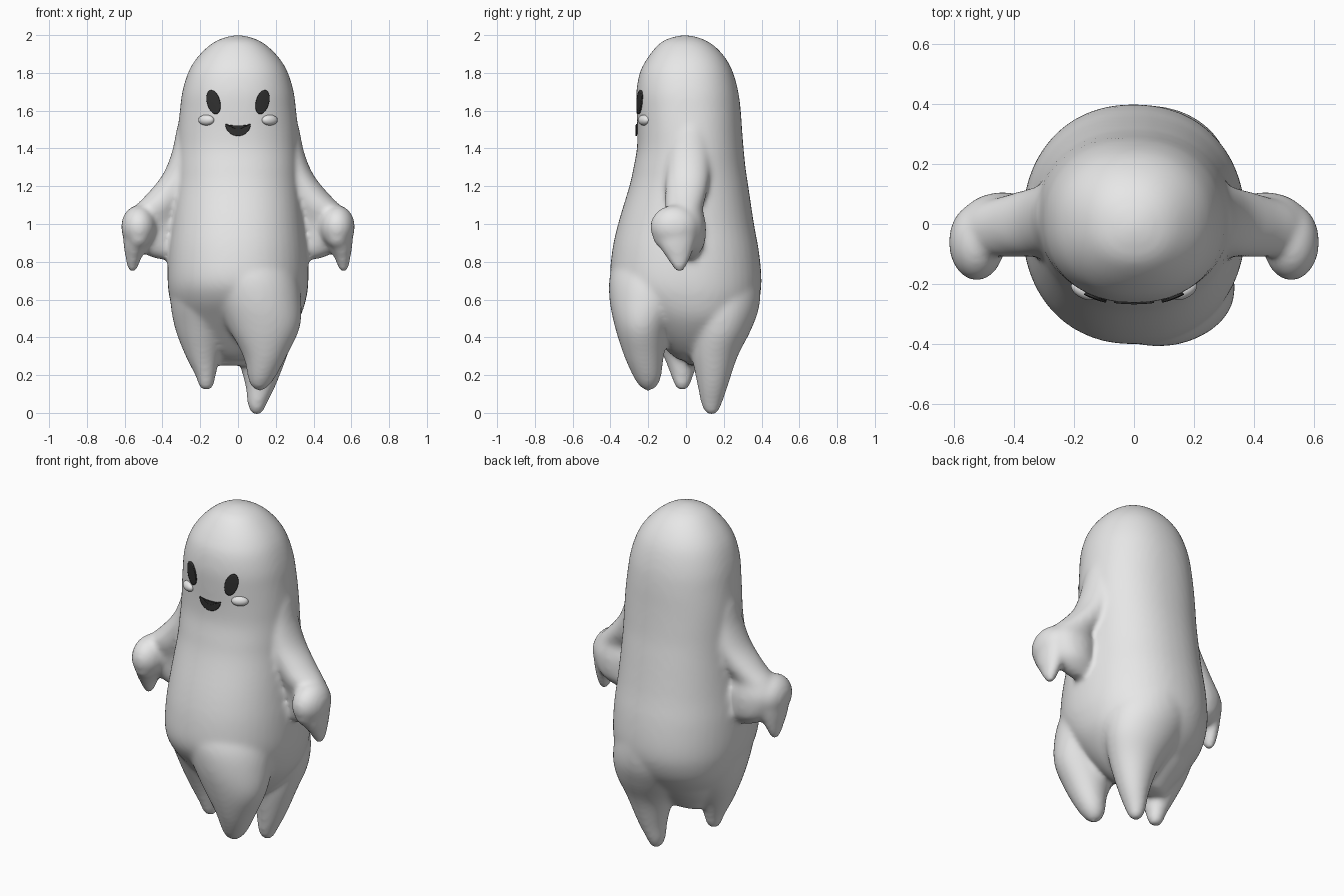
import bpy, bmesh, math
from mathutils import Matrix, Vector

if "Cube" in bpy.data.objects:
    bpy.data.objects.remove(bpy.data.objects["Cube"])


def material(name, rgb):
    m = bpy.data.materials.new(name)
    m.diffuse_color = (*rgb, 1)
    m.use_nodes = True
    m.node_tree.nodes["Principled BSDF"].inputs["Base Color"].default_value = m.diffuse_color
    return m


SHEET = material("pale sheet", (0.8, 0.8, 0.8))
DARK = material("dark face", (0.03, 0.03, 0.03))


def make_object(name, bm, mat):
    me = bpy.data.meshes.new(name)
    bm.normal_update()
    bm.to_mesh(me)
    bm.free()
    me.polygons.foreach_set("use_smooth", [True] * len(me.polygons))
    ob = bpy.data.objects.new(name, me)
    me.materials.append(mat)
    bpy.context.collection.objects.link(ob)
    return ob


def spline(a, b, c, d, t):
    return tuple(0.5 * (2 * q + (r - p) * t + (2 * p - 5 * q + 4 * r - s) * t * t
                        + (3 * q - p - 3 * r + s) * t ** 3)
                 for p, q, r, s in zip(a, b, c, d))


def loft(bm, secs, power=1.0, n=48, steps=4):
    """Horizontal ellipses (x, y, z, rx, ry) listed from top to bottom, smoothly joined."""
    ext = [secs[0]] + secs + [secs[-1]]
    fine = [spline(*ext[i:i + 4], k / steps) for i in range(len(secs) - 1) for k in range(steps)]
    fine.append(secs[-1])
    sp = lambda v: math.copysign(abs(v) ** power, v)
    rings = []
    for x, y, z, rx, ry in fine:
        rings.append([bm.verts.new((x + max(rx, .004) * sp(math.cos(2 * math.pi * k / n)),
                                    y + max(ry, .004) * sp(math.sin(2 * math.pi * k / n)), z))
                      for k in range(n)])
    for a, b in zip(rings, rings[1:]):
        for k in range(n):
            bm.faces.new((a[k], b[k], b[(k + 1) % n], a[(k + 1) % n]))
    bm.faces.new(rings[0])
    bm.faces.new(rings[-1][::-1])


def ellipsoid(bm, c, r):
    bmesh.ops.create_uvsphere(bm, u_segments=32, v_segments=16, radius=1,
                              matrix=Matrix.Translation(c) @ Matrix.Diagonal((*r, 1)))


bm = bmesh.new()

# Draped torso and domed head: (z, half width, front y, back y)
profile = [(2.0, .01, -.02, 0), (1.992, .055, -.06, .05), (1.97, .115, -.12, .11),
           (1.93, .17, -.165, .165), (1.87, .225, -.21, .215), (1.8, .265, -.245, .25),
           (1.7, .295, -.263, .277), (1.6, .308, -.262, .29), (1.5, .318, -.258, .297),
           (1.4, .323, -.26, .305), (1.3, .327, -.278, .315), (1.2, .332, -.30, .33),
           (1.0, .352, -.36, .36), (.85, .368, -.392, .387), (.7, .373, -.40, .40),
           (.6, .36, -.355, .387), (.5, .325, -.265, .34), (.4, .25, -.17, .25),
           (.32, .16, -.09, .16), (.28, .08, -.04, .09)]
loft(bm, [(0, (f + b) / 2, z, w, (b - f) / 2) for z, w, f, b in profile], .92)

# Front flap of the hem
loft(bm, [(.04, -.13, .88, .2, .2), (.06, -.17, .74, .25, .23), (.1, -.2, .6, .235, .205),
          (.137, -.23, .45, .19, .145), (.142, -.222, .3, .115, .105),
          (.125, -.205, .19, .073, .073), (.115, -.2, .14, .045, .045),
          (.115, -.2, .117, .012, .012)])

# Back point of the hem
loft(bm, [(.03, .14, .8, .24, .24), (.045, .16, .68, .25, .235), (.075, .175, .55, .24, .21),
          (.105, .175, .43, .2, .165), (.125, .152, .3, .135, .122), (.12, .142, .15, .082, .082),
          (.102, .135, .05, .052, .055), (.1, .135, .005, .032, .034),
          (.1, .135, -.012, .012, .012)])

# Small side point of the hem
loft(bm, [(-.16, -.02, .78, .18, .26), (-.175, -.02, .62, .185, .25), (-.187, -.01, .45, .147, .18),
          (-.185, -.02, .3, .092, .1), (-.172, -.02, .2, .055, .06),
          (-.168, -.02, .14, .037, .038), (-.168, -.02, .118, .012, .012)])

# Web between side and back points
loft(bm, [(-.06, .08, .55, .25, .25), (-.05, .085, .4, .2, .16), (-.04, .07, .3, .14, .09),
          (-.04, .06, .25, .11, .05)])

# Arms: sleeve, thin web, hand and pointed fingers on each side
for s in (-1, 1):
    loft(bm, [(s * x, y, z, rx, ry) for x, y, z, rx, ry in [
        (.26, .02, 1.62, .03, .05), (.265, .02, 1.5, .06, .09), (.275, .015, 1.38, .075, .11),
        (.31, .01, 1.26, .09, .115), (.365, 0, 1.16, .115, .11), (.43, -.01, 1.08, .125, .1),
        (.44, .01, 1.0, .14, .095), (.43, .015, .9, .12, .085), (.40, .01, .845, .1, .06),
        (.38, .01, .815, .05, .03)]])
    ellipsoid(bm, (s * .525, -.06, .985), (.094, .13, .115))
    ellipsoid(bm, (s * .525, -.115, .935), (.06, .06, .065))
    loft(bm, [(s * x, y, z, rx, ry) for x, y, z, rx, ry in [
        (.525, -.04, 1.0, .085, .11), (.537, -.05, .9, .07, .1), (.553, -.04, .82, .042, .062),
        (.558, -.035, .77, .028, .034), (.558, -.035, .743, .012, .012)]])

bmesh.ops.recalc_face_normals(bm, faces=bm.faces)
body = make_object("ghost_sheet", bm, SHEET)

# Fuse all the cloth into one soft skin
rm = body.modifiers.new("fuse", 'REMESH')
rm.mode = 'VOXEL'
rm.voxel_size = .013
rm.use_smooth_shade = True
sm = body.modifiers.new("soften", 'SMOOTH')
sm.factor = .5
sm.iterations = 14


def face_plate(name, outline, centre, hub=(0, 0), tilt=0, n=48, rings=8):
    """Thin plate cut from an outline and wrapped on to the face."""
    bm = bmesh.new()

    def vert(p, f):
        x, z = (h + (q - h) * f for q, h in zip(p, hub))
        c, s = math.cos(tilt), math.sin(tilt)
        return bm.verts.new((centre[0] + x * c + z * s, -.5, centre[1] - x * s + z * c))

    pts = [outline(2 * math.pi * k / n) for k in range(n)]
    mid = vert(hub, 0)
    rows = [[vert(p, (r + 1) / rings) for p in pts] for r in range(rings)]
    for k in range(n):
        j = (k + 1) % n
        bm.faces.new((mid, rows[0][k], rows[0][j]))
        for a, b in zip(rows, rows[1:]):
            bm.faces.new((a[k], b[k], b[j], a[j]))
    ob = make_object(name, bm, DARK)
    sw = ob.modifiers.new("wrap", 'SHRINKWRAP')
    sw.target = body
    sw.wrap_method = 'PROJECT'
    sw.wrap_mode = 'ABOVE_SURFACE'
    sw.use_project_y = True
    sw.use_positive_direction = True
    sw.use_negative_direction = False
    sw.offset = .006
    so = ob.modifiers.new("thickness", 'SOLIDIFY')
    so.thickness = .008
    so.offset = 0


# Eyes, tops leaning outward, and cheeks
for side, s in (("left", -1), ("right", 1)):
    face_plate(side + "_eye", lambda t: (.033 * math.cos(t), .064 * math.sin(t)),
               (s * .127, 1.645), tilt=s * .25)
    bm = bmesh.new()
    ellipsoid(bm, (0, 0, 0), (.046, .026, .028))
    bmesh.ops.transform(bm, verts=bm.verts, matrix=Matrix.Translation((s * .168, -.222, 1.55))
                        @ Matrix.Rotation(s * .5, 4, 'Z'))
    make_object(side + "_cheek", bm, SHEET)

# Smiling mouth
face_plate("mouth", lambda t: (.066 * math.cos(t),
                               (-.008 if math.sin(t) > 0 else .064) * math.sin(t)),
           (0, 1.53), hub=(0, -.03))
